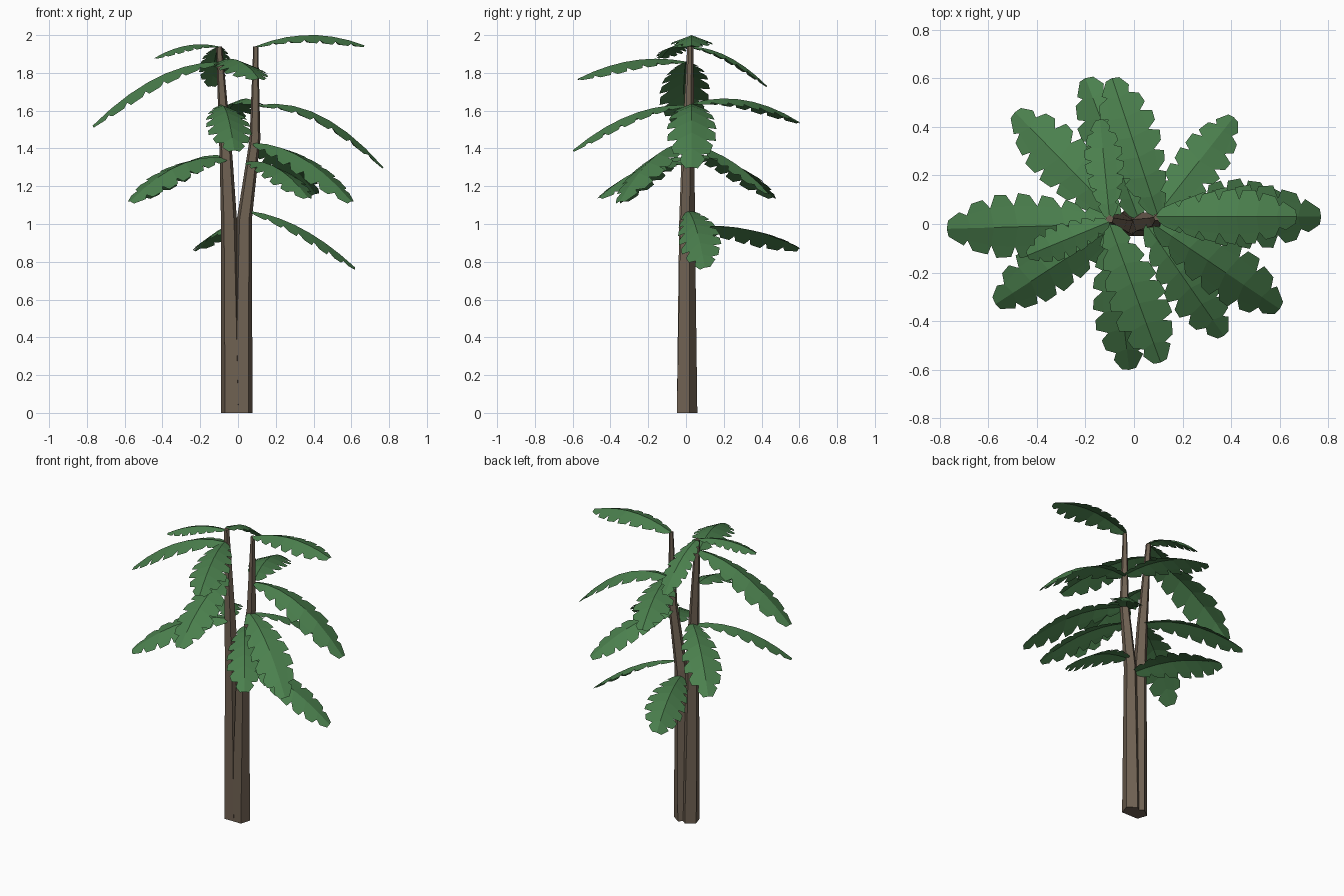
import bpy, bmesh, math
from mathutils import Vector

if "Cube" in bpy.data.objects:
    bpy.data.objects.remove(bpy.data.objects["Cube"])


def material(name, color):
    m = bpy.data.materials.new(name)
    m.diffuse_color = (*color, 1)
    m.use_nodes = True
    m.node_tree.nodes["Principled BSDF"].inputs["Base Color"].default_value = m.diffuse_color
    return m


BARK = material("bark", (0.16, 0.12, 0.085))
GREEN = material("leaf_green", (0.07, 0.215, 0.075))


def finish(bm, name, mat):
    mesh = bpy.data.meshes.new(name)
    bm.to_mesh(mesh)
    bm.free()
    mesh.materials.append(mat)
    bpy.context.collection.objects.link(bpy.data.objects.new(name, mesh))


# Five-sided tapering trunk lofted along (x, y, z, radius) stations
def trunk(name, stations):
    bm = bmesh.new()
    rings = []
    for x, y, z, r in stations:
        angles = [math.radians(18 + 72 * k) for k in range(5)]
        rings.append([bm.verts.new((x + r * math.cos(a), y + r * math.sin(a), z))
                      for a in angles])
    for lo, hi in zip(rings, rings[1:]):
        for k in range(5):
            j = (k + 1) % 5
            bm.faces.new((lo[k], lo[j], hi[j], hi[k]))
    bm.faces.new(rings[0][::-1])
    bm.faces.new(rings[-1])
    finish(bm, name, BARK)


trunk("left_trunk", [(-0.033, 0, 0, 0.06), (-0.047, 0, 1.0, 0.045),
                     (-0.063, 0.005, 1.35, 0.036), (-0.1, 0.02, 1.94, 0.017)])
trunk("right_trunk", [(0.02, 0, 0, 0.06), (0.033, 0.005, 1.02, 0.042),
                      (0.09, 0.015, 1.45, 0.03), (0.094, 0.025, 1.94, 0.014)])

# Half width of a leaf along its length, as a fraction of the maximum
PROFILE = [(0, 0.3), (0.12, 0.55), (0.3, 0.85), (0.5, 1), (0.65, 1),
           (0.78, 0.82), (0.88, 0.55), (0.94, 0.34), (1, 0.05)]


def half_width(t):
    for (t0, w0), (t1, w1) in zip(PROFILE, PROFILE[1:]):
        if t <= t1:
            return w0 + (w1 - w0) * (t - t0) / (t1 - t0)
    return PROFILE[-1][1]


# Arched leaf folded along its midrib, with a notched edge;
# a positive roll lifts the left half as seen from the trunk
def leaf(name, start, tip, bulge, roll=0.0):
    start, tip = Vector(start), Vector(tip)
    flat = Vector((tip.x - start.x, tip.y - start.y, 0))
    width = min(0.13, 0.19 * flat.length)
    across = Vector((-flat.y, flat.x, 0)).normalized()
    n = 7

    def rib(t):
        return start.lerp(tip, t) + Vector((0, 0, 4 * bulge * t * (1 - t)))

    bm = bmesh.new()
    mid = [bm.verts.new(rib(i / n)) for i in range(n + 1)]
    for side in (1, -1):
        tilt = math.atan(0.38 - side * roll)

        def edge(t, f):
            w = width * half_width(t) * f * 1.06
            base = rib(min(1, t + 0.03 * f))
            return bm.verts.new(base + across * side * w * math.cos(tilt)
                                - Vector((0, 0, w * math.sin(tilt))))

        def face(*vs):
            bm.faces.new(vs[::-1] if side > 0 else vs)

        for i in range(n):
            t0, t1, d = i / n, (i + 1) / n, 1 / n
            a = edge(t0, 0.66)
            b = edge(t0 + (0.1 if side > 0 else 0.25) * d, 1.0)
            c = edge(t1 - 0.28 * d, 1.05)
            if i == n - 1:
                face(mid[i], a, b, c, mid[n])
            else:
                e = edge(t1, 0.66)
                face(mid[i], a, e, mid[i + 1])
                face(a, b, c, e)
    bmesh.ops.remove_doubles(bm, verts=bm.verts, dist=1e-5)
    bmesh.ops.recalc_face_normals(bm, faces=bm.faces)
    if sum(f.normal.z for f in bm.faces) < 0:
        bmesh.ops.reverse_faces(bm, faces=bm.faces)
    finish(bm, name, GREEN)


# Leaves of each trunk: attachment, tip, arch height, roll
LEFT = [
    ((-0.10, 0.01, 1.94), (-0.44, -0.13, 1.88), 0.035, 0),
    ((-0.10, 0.02, 1.94), (-0.14, 0.43, 1.73), 0.05, 0),
    ((-0.09, 0.00, 1.86), (-0.77, -0.02, 1.52), 0.085, -0.1),
    ((-0.10, 0.00, 1.86), (0.11, -0.57, 1.77), 0.05, 0),
    ((-0.09, 0.00, 1.63), (-0.02, -0.60, 1.39), 0.065, 0),
    ((-0.06, 0.00, 1.35), (-0.57, -0.33, 1.12), 0.075, -0.25),
    ((-0.06, 0.02, 1.36), (-0.49, 0.46, 1.14), 0.075, 0),
]
RIGHT = [
    ((0.09, 0.03, 1.94), (0.67, 0.03, 1.945), 0.058, 0),
    ((0.10, 0.03, 1.63), (0.77, 0.03, 1.30), 0.11, 0),
    ((0.10, 0.03, 1.64), (-0.09, 0.60, 1.54), 0.065, 0),
    ((0.08, 0.00, 1.43), (0.60, -0.35, 1.12), 0.075, 0.2),
    ((0.08, 0.02, 1.42), (0.41, 0.44, 1.16), 0.05, -0.25),
    ((0.05, 0.00, 1.33), (0.37, -0.46, 1.14), 0.06, 0),
    ((0.06, 0.01, 1.07), (0.62, 0.10, 0.77), 0.055, 0.3),
    ((0.02, 0.02, 0.98), (-0.20, 0.60, 0.87), 0.05, -0.3),
]
for label, group in (("left", LEFT), ("right", RIGHT)):
    for i, (s, t, b, r) in enumerate(group, 1):
        leaf(f"{label}_leaf_{i}", s, t, b, r)
